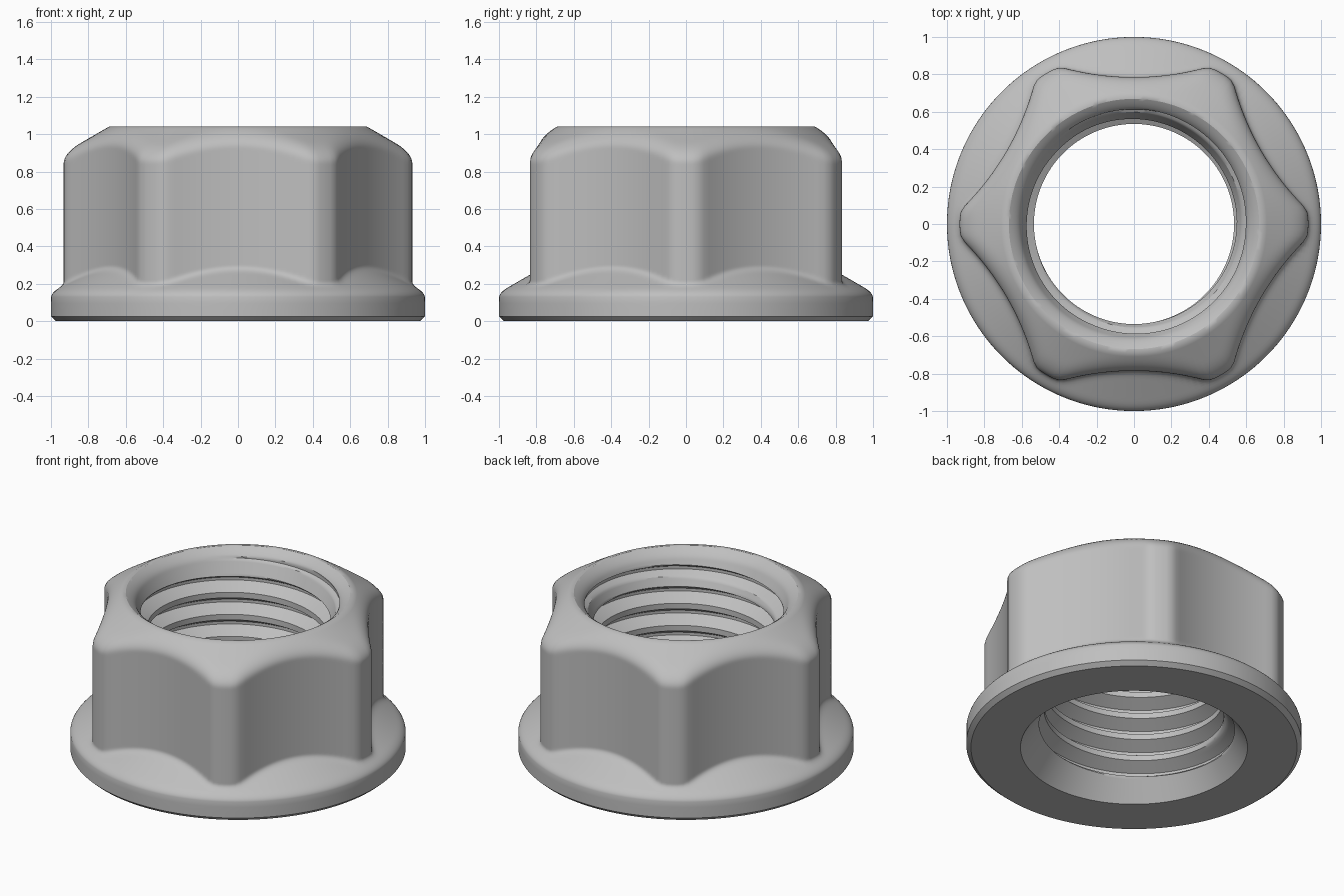
import bpy
import bmesh
import math

cube = bpy.data.objects.get("Cube")
if cube:
    bpy.data.objects.remove(cube, do_unlink=True)

HEIGHT = 1.04
COLUMNS = 180
PITCH = 0.145
STEPS = 16          # samples per thread turn
MINOR = 0.535
DEPTH = 0.541 * PITCH


def soft_min(a, b, k):
    h = max(k - abs(a - b), 0) / k
    return min(a, b) - h * h * k / 4


def soft_max(a, b, k):
    return -soft_min(-a, -b, k)


def span(start, end, count):
    return [start + (end - start) * i / count for i in range(count)]


def hex_radius(angle):
    """Six rounded corners joined by hollow arcs."""
    arc, centre = 1.44, 2.225
    phi = (angle % (math.pi / 3)) - math.pi / 6
    side = centre * math.cos(phi) - math.sqrt(arc ** 2 - (centre * math.sin(phi)) ** 2)
    return soft_min(side, 0.932, 0.03)


def outer_radius(angle, z):
    # hexagon wall with a turned top chamfer, blended into the conical flange
    chamfer = 0.69 + (HEIGHT - z) * 1.732
    wall = soft_min(hex_radius(angle), chamfer, 0.1)
    flange = soft_min(1.0, 0.97 - (z - 0.17) * 1.732, 0.05)
    return soft_max(wall, flange, 0.035)


def bore_radius(z, turn):
    # thread profile, opened up by a countersink at each end
    u = (z / PITCH - turn) % 1.0
    cut = (0.375 - abs(u - 0.5)) / 0.3125
    thread = MINOR + DEPTH * min(max(cut, 0), 1)
    bottom = 0.677 - 0.7 * z
    top = 0.535 + 0.45 * (z - 0.82)
    lip = max(z - 0.98, 0) / 0.06
    return max(thread, bottom, top + 0.035 * lip ** 2)


wall_rows = (span(0.025, 0.13, 3) + span(0.13, 0.33, 22) + span(0.33, 0.78, 5)
             + span(0.78, HEIGHT, 22) + [HEIGHT])
bore_rows = int((HEIGHT / PITCH + 2) * STEPS) + 1


def column(index):
    """One closed section through the nut, as radius and height pairs."""
    turn = index / COLUMNS
    angle = turn * math.tau
    section = [(0.972, 0)]
    section += [(outer_radius(angle, z), z) for z in wall_rows]
    for i in reversed(range(bore_rows)):
        z = (i / STEPS - 1 + turn) * PITCH
        z = min(max(z, 0), HEIGHT)
        section.append((bore_radius(z, turn), z))
    return [(r * math.cos(angle), r * math.sin(angle), z) for r, z in section]


# Sweep the section around the axis; the helix closes on itself at the seam
bm = bmesh.new()
columns = [[bm.verts.new(p) for p in column(i)] for i in range(COLUMNS + 1)]
for a, b in zip(columns, columns[1:]):
    for k in range(len(a)):
        n = (k + 1) % len(a)
        bm.faces.new((a[k], b[k], b[n], a[n]))
bmesh.ops.remove_doubles(bm, verts=bm.verts[:], dist=0.0002)
bmesh.ops.recalc_face_normals(bm, faces=bm.faces[:])
mesh = bpy.data.meshes.new("flange_nut")
bm.to_mesh(mesh)
bm.free()

# Plain grey metal
steel = bpy.data.materials.new("grey_steel")
steel.use_nodes = True
colour = (0.52, 0.52, 0.52, 1)
steel.diffuse_color = colour
steel.node_tree.nodes["Principled BSDF"].inputs["Base Color"].default_value = colour
mesh.materials.append(steel)

nut = bpy.data.objects.new("flange_nut", mesh)
bpy.context.collection.objects.link(nut)
bpy.ops.object.select_all(action="DESELECT")
nut.select_set(True)
bpy.context.view_layer.objects.active = nut
bpy.ops.object.shade_smooth_by_angle(angle=math.radians(32))
